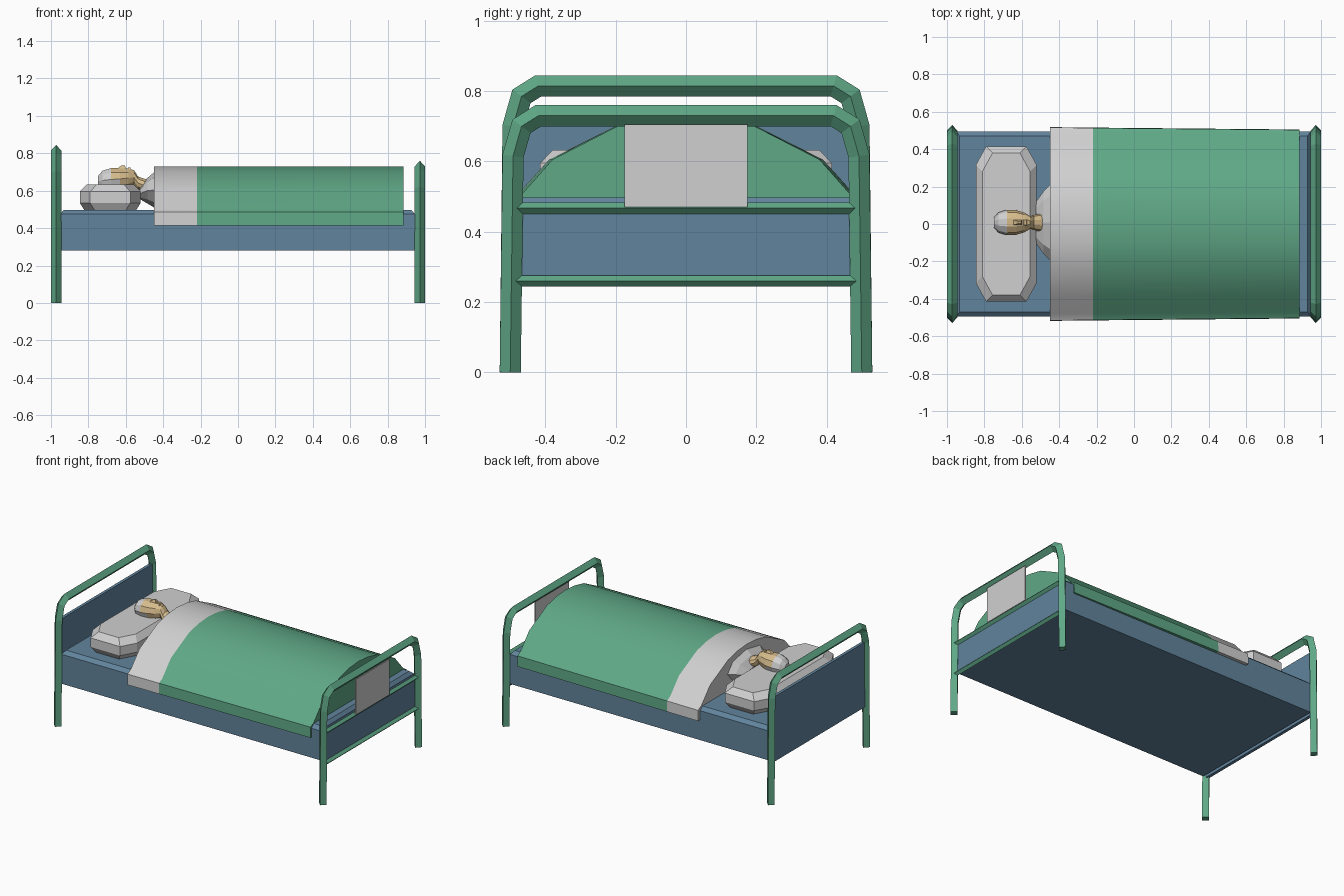
import bpy, bmesh, math
from mathutils import Vector

old = bpy.data.objects.get("Cube")
if old:
    bpy.data.objects.remove(old, do_unlink=True)


def material(name, rgb):
    m = bpy.data.materials.new(name)
    m.use_nodes = True
    color = (*rgb, 1)
    m.diffuse_color = color
    m.node_tree.nodes["Principled BSDF"].inputs["Base Color"].default_value = color
    return m


green = material("frame green", (0.115, 0.39, 0.24))
blue = material("bed blue", (0.12, 0.23, 0.335))
white = material("linen white", (0.63, 0.63, 0.63))
skin = material("skin tan", (0.67, 0.50, 0.26))


def loft(name, rings, mats, rule=None, smooth=None):
    """Join equal-sized closed rings of points and cap both ends."""
    bm = bmesh.new()
    rows = [[bm.verts.new(p) for p in ring] for ring in rings]
    n = len(rows[0])
    for a, b in zip(rows, rows[1:]):
        for i in range(n):
            j = (i + 1) % n
            bm.faces.new((a[i], a[j], b[j], b[i]))
    bm.faces.new(rows[0])
    bm.faces.new(rows[-1])
    bmesh.ops.recalc_face_normals(bm, faces=bm.faces)
    if rule:
        for f in bm.faces:
            f.material_index = rule(f.calc_center_median())
    mesh = bpy.data.meshes.new(name)
    bm.to_mesh(mesh)
    bm.free()
    obj = bpy.data.objects.new(name, mesh)
    bpy.context.collection.objects.link(obj)
    for m in mats:
        mesh.materials.append(m)
    if smooth:
        bpy.ops.object.select_all(action='DESELECT')
        obj.select_set(True)
        bpy.context.view_layer.objects.active = obj
        bpy.ops.object.shade_smooth_by_angle(angle=math.radians(smooth))
    return obj


def slab(cx, hx, hy, z, cut=(0, 0), cy=0):
    """Horizontal ring: a rectangle, or an octagon when the corners are cut."""
    a, b = cut
    if not a:
        pts = [(hx, hy), (-hx, hy), (-hx, -hy), (hx, -hy)]
    else:
        pts = [(hx, hy - b), (hx - a, hy), (a - hx, hy), (-hx, hy - b),
               (-hx, b - hy), (a - hx, -hy), (hx - a, -hy), (hx, b - hy)]
    return [(cx + x, cy + y, z) for x, y in pts]


def box(name, x0, x1, hy, z0, z1, mat):
    cx, hx = (x0 + x1) / 2, (x1 - x0) / 2
    return loft(name, [slab(cx, hx, hy, z) for z in (z0, z1)], [mat])


def diamond_tube(name, x, path, rx, r, mat):
    """Sweep a diamond section along a path in the y-z plane, with mitred bends."""
    pts = [Vector(p) for p in path]
    rings = []
    for i, p in enumerate(pts):
        d0 = (p - pts[i - 1]).normalized() if i else None
        d1 = (pts[i + 1] - p).normalized() if i + 1 < len(pts) else None
        d0, d1 = d0 or d1, d1 or d0
        t = (d0 + d1).normalized()
        k = r / t.dot(d1)
        ny, nz = -t.y * k, t.x * k
        rings.append([(x + rx, p.x, p.y), (x, p.x + ny, p.y + nz),
                      (x - rx, p.x, p.y), (x, p.x - ny, p.y - nz)])
    return loft(name, rings, [mat])


def oval(x, cz, ry, rz, n=10, cy=0.008):
    """Upright oval ring facing along the bed."""
    return [(x, cy + ry * math.cos(math.tau * i / n),
             cz + rz * math.sin(math.tau * i / n)) for i in range(n)]


# Bent tube frames at the head and foot
def end_frame(name, x, top):
    half = [(-0.5, 0), (-0.492, top - 0.115), (-0.468, top - 0.03), (-0.42, top)]
    path = half + [(-y, z) for y, z in reversed(half)]
    diamond_tube(name, x, path, 0.0275, 0.03, green)


end_frame("head_frame", -0.9725, 0.815)
end_frame("foot_frame", 0.9725, 0.73)

# End boards and foot rails
box("headboard", -0.98, -0.96, 0.488, 0.27, 0.70, blue)
box("footboard", 0.955, 0.968, 0.488, 0.26, 0.468, blue)
for name, z in (("lower_foot_rail", 0.26), ("upper_foot_rail", 0.467)):
    diamond_tube(name, 0.9725, [(-0.485, z), (0.485, z)], 0.016, 0.016, green)
box("chart_plate", 0.982, 0.99, 0.175, 0.47, 0.705, white)

# Mattress base with a chamfered top
loft("mattress", [slab(-0.0025, 0.9475, 0.495, 0.28),
                  slab(-0.0025, 0.9475, 0.495, 0.475),
                  slab(-0.0025, 0.93, 0.47, 0.497)], [blue])

# Domed blanket with a turned-down sheet at the head
half = [(0.518, 0.415), (0.516, 0.485), (0.482, 0.503), (0.39, 0.605),
        (0.2, 0.70), (0.1, 0.722)]
profile = half + [(0, 0.73)] + [(-y, z) for y, z in reversed(half)]
loft("blanket", [[(x, y * s, z) for y, z in profile]
                 for x, s in ((-0.45, 1), (-0.22, 0.995), (0.885, 0.975))],
     [green, white], lambda c: int(c.x < -0.22), smooth=30)

# Pillow
loft("pillow", [slab(-0.683, 0.163 - i, 0.415 - i, z, (0.055, 0.1))
                for z, i in ((0.495, 0.025), (0.535, 0), (0.595, 0), (0.632, 0.035))],
     [white])

# Sleeper: shoulders, then the neck, face and hair as one loft
loft("shoulders", [oval(-0.525, 0.585, 0.11, 0.03, 8),
                   oval(-0.485, 0.60, 0.165, 0.068, 8),
                   oval(-0.44, 0.605, 0.21, 0.1, 8)], [white])
loft("head", [oval(-0.748, 0.65, 0.028, 0.03), oval(-0.725, 0.655, 0.054, 0.054),
              oval(-0.68, 0.66, 0.068, 0.064), oval(-0.63, 0.663, 0.066, 0.06),
              oval(-0.585, 0.668, 0.052, 0.052), oval(-0.556, 0.672, 0.034, 0.04),
              oval(-0.535, 0.642, 0.04, 0.036), oval(-0.47, 0.615, 0.055, 0.04)],
     [skin, white],
     lambda c: int(c.x < -0.69 or (c.x < -0.64 and c.z < 0.67)))

# Nose and lips
loft("nose", [slab(-0.625, 0.026, 0.015, 0.715, cy=0.008),
              slab(-0.613, 0.008, 0.006, 0.736, cy=0.008)], [skin])
loft("lips", [slab(-0.582, 0.011, 0.02, 0.71, cy=0.008),
              slab(-0.582, 0.006, 0.013, 0.724, cy=0.008)], [skin])
